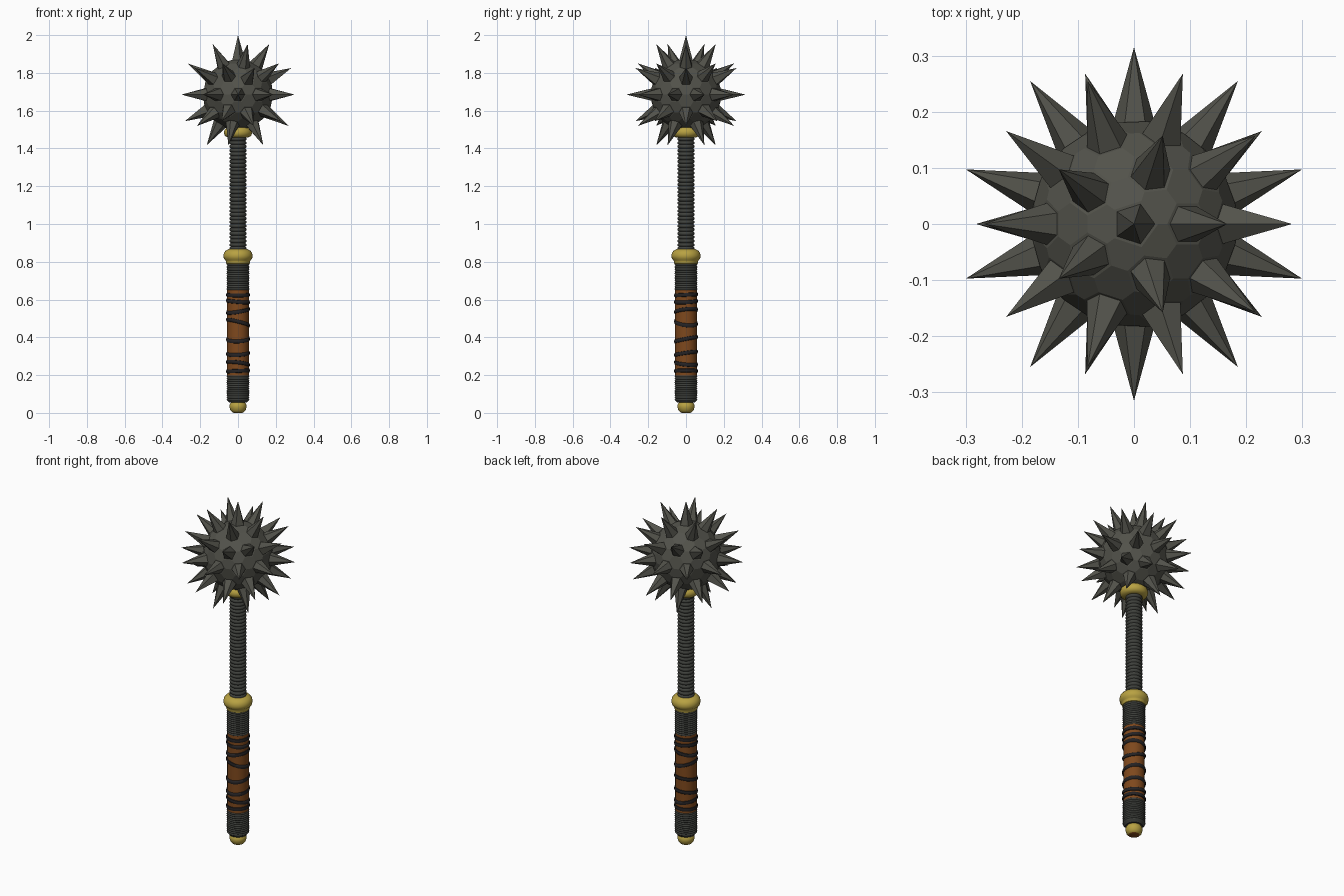
import bpy, bmesh, math
from mathutils import Vector

if "Cube" in bpy.data.objects:
    bpy.data.objects.remove(bpy.data.objects["Cube"])


def material(name, rgb):
    m = bpy.data.materials.new(name)
    m.diffuse_color = (*rgb, 1)
    m.use_nodes = True
    m.node_tree.nodes["Principled BSDF"].inputs["Base Color"].default_value = m.diffuse_color
    return m


IRON = material("dark iron", (0.085, 0.085, 0.07))
STEEL = material("shaft steel", (0.05, 0.053, 0.046))
GOLD = material("brass", (0.48, 0.36, 0.055))
LEATHER = material("brown leather", (0.21, 0.065, 0.012))
STRAP = material("black strap", (0.018, 0.016, 0.017))


def finish(bm, name, mats, smooth=None):
    bmesh.ops.recalc_face_normals(bm, faces=bm.faces[:])
    me = bpy.data.meshes.new(name)
    bm.to_mesh(me)
    bm.free()
    for m in mats:
        me.materials.append(m)
    ob = bpy.data.objects.new(name, me)
    bpy.context.collection.objects.link(ob)
    if smooth:
        bpy.ops.object.select_all(action='DESELECT')
        ob.select_set(True)
        bpy.context.view_layer.objects.active = ob
        bpy.ops.object.shade_smooth_by_angle(angle=math.radians(smooth))
    return ob


def lathe(name, profile, mats, segs=32, smooth=40):
    """Revolve (radius, z) points around z and cap both ends."""
    bm = bmesh.new()
    rings = [[bm.verts.new((r * math.cos(2 * math.pi * i / segs),
                            r * math.sin(2 * math.pi * i / segs), z))
              for i in range(segs)] for r, z in profile]
    for a, b in zip(rings, rings[1:]):
        for i in range(segs):
            j = (i + 1) % segs
            bm.faces.new((a[i], a[j], b[j], b[i]))
    bm.faces.new(rings[0][::-1])
    bm.faces.new(rings[-1])
    if len(mats) > 1:  # second colour on the underside
        for f in bm.faces:
            f.material_index = int(f.calc_center_median().z < 0.004)
    return finish(bm, name, mats, smooth)


def ribbed(z0, z1, r, depth, count):
    """Profile of stacked rounded rings."""
    h = (z1 - z0) / count
    pts = []
    for k in range(count):
        z = z0 + k * h
        pts += [(r - depth, z), (r - depth * 0.2, z + h * 0.22),
                (r, z + h * 0.5), (r - depth * 0.2, z + h * 0.78)]
    return pts + [(r - depth, z1)]


# Spiked ball: truncated icosphere with a spike on every corner facet
CZ, BALL, TIP = 1.685, 0.195, 0.315
bm = bmesh.new()
bmesh.ops.create_icosphere(bm, subdivisions=2, radius=BALL)
dirs = [v.co.normalized() for v in bm.verts]
bmesh.ops.bevel(bm, geom=bm.verts[:], offset=0.045, offset_type='OFFSET',
                segments=1, profile=0.5, affect='VERTICES')
bases = [f for f in bm.faces
         if max(f.calc_center_median().normalized().dot(d) for d in dirs) > 0.995]
bmesh.ops.inset_individual(bm, faces=bases, thickness=0.006, depth=0.0)
tips = bmesh.ops.poke(bm, faces=bases)["verts"]
for v in tips:
    v.co = v.co.normalized() * TIP
bmesh.ops.translate(bm, verts=bm.verts[:], vec=Vector((0, 0, CZ)))
finish(bm, "spiked_ball", [IRON])

# Ribbed upper shaft
lathe("shaft", ribbed(0.84, 1.52, 0.045, 0.007, 34), [STEEL])

# Brass collar under the ball and guard above the grip
lathe("ball_collar", [(0.045, 1.457), (0.06, 1.46), (0.071, 1.47), (0.075, 1.485),
                      (0.071, 1.5), (0.06, 1.51), (0.045, 1.53)], [GOLD])
lathe("guard", [(0.055, 0.787), (0.062, 0.79), (0.064, 0.803), (0.066, 0.808),
                (0.074, 0.815), (0.078, 0.832), (0.074, 0.848), (0.064, 0.86),
                (0.045, 0.868)], [GOLD])

# Grip: ribbed ends and leather centre
lathe("grip_lower", [(0.047, 0.055)] + ribbed(0.066, 0.20, 0.06, 0.004, 12), [STEEL])
lathe("grip_upper", ribbed(0.65, 0.79, 0.06, 0.004, 12), [STEEL])
lathe("leather_grip", [(0.057, 0.195), (0.057, 0.655)], [LEATHER])

# Pommel with brown underside
lathe("pommel", [(0.022, 0.0), (0.03, 0.003), (0.04, 0.013), (0.046, 0.032),
                 (0.044, 0.045), (0.036, 0.056), (0.036, 0.062)], [GOLD, LEATHER])


# Straps: tilted bands around the leather (height, slope in x, slope in y)
def strap(name, zc, sx, sy, segs=32):
    bm = bmesh.new()
    section = [(0.055, -0.011), (0.061, -0.009), (0.064, 0), (0.061, 0.009), (0.055, 0.011)]
    rings = []
    for i in range(segs):
        a = 2 * math.pi * i / segs
        c, s = math.cos(a), math.sin(a)
        rings.append([bm.verts.new((r * c, r * s, zc + dz + r * (sx * c + sy * s)))
                      for r, dz in section])
    n = len(section)
    for i in range(segs):
        a, b = rings[i], rings[(i + 1) % segs]
        for k in range(n):
            m = (k + 1) % n
            bm.faces.new((a[k], b[k], b[m], a[m]))
    finish(bm, name, [STRAP], 50)


for k, (z, sx, sy) in enumerate([(0.625, 0.0, 0.05), (0.59, -0.08, 0.05),
                                 (0.54, 0.16, 0.1), (0.478, -0.25, -0.1),
                                 (0.39, 0.03, 0.2), (0.315, 0.05, 0.15),
                                 (0.262, -0.12, -0.1), (0.222, 0.04, 0.0)]):
    strap(f"strap_{k + 1}", z, sx, sy)
